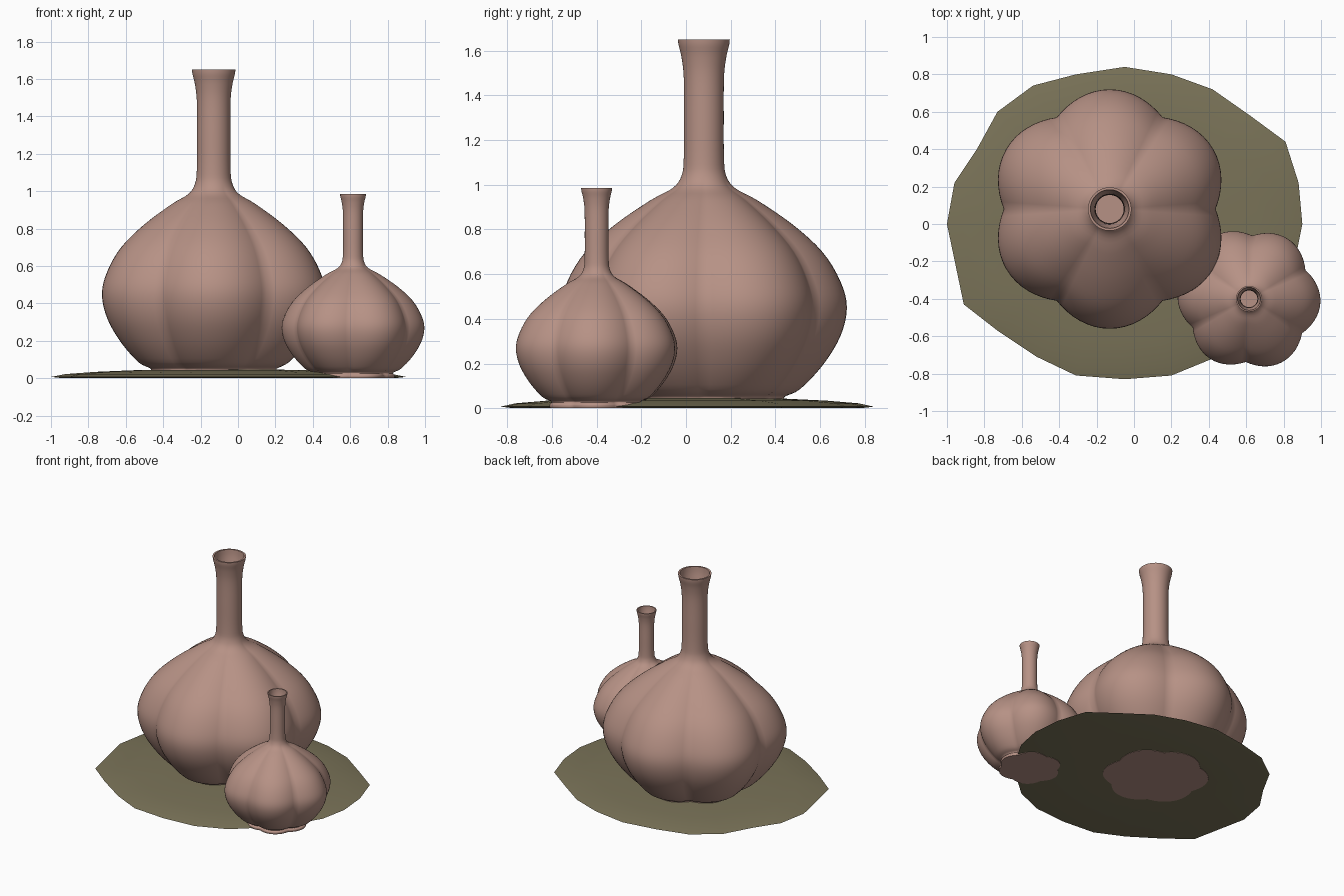
import bpy, bmesh, math
from mathutils import Vector

if "Cube" in bpy.data.objects:
    bpy.data.objects.remove(bpy.data.objects["Cube"], do_unlink=True)


def material(name, rgb):
    m = bpy.data.materials.new(name)
    m.use_nodes = True
    m.diffuse_color = (*rgb, 1)
    m.node_tree.nodes["Principled BSDF"].inputs["Base Color"].default_value = (*rgb, 1)
    return m


CLAY = material("dusty pink clay", (0.47, 0.285, 0.235))
OLIVE = material("olive glaze", (0.195, 0.172, 0.098))


def smooth_path(points, steps=4):
    """Curve through all points of a profile."""
    p = [Vector(q) for q in points]
    p = [p[0]] + p + [p[-1]]
    out = []
    for a, b, c, d in zip(p, p[1:], p[2:], p[3:]):
        for i in range(steps):
            t = i / steps
            out.append(0.5 * (2 * b + (c - a) * t + (2 * a - 5 * b + 4 * c - d) * t * t
                              + (3 * b - a - 3 * c + d) * t ** 3))
    return out + [p[-1]]


def loft(name, rings, mat, angle):
    """Skin a list of closed rings and cap both ends."""
    bm = bmesh.new()
    loops = [[bm.verts.new(co) for co in ring] for ring in rings]
    n = len(loops[0])
    for low, high in zip(loops, loops[1:]):
        for i in range(n):
            j = (i + 1) % n
            bm.faces.new((low[i], low[j], high[j], high[i]))
    bm.faces.new(loops[0][::-1])
    bm.faces.new(loops[-1])
    bmesh.ops.recalc_face_normals(bm, faces=bm.faces)
    mesh = bpy.data.meshes.new(name)
    bm.to_mesh(mesh)
    bm.free()
    mesh.materials.append(mat)
    obj = bpy.data.objects.new(name, mesh)
    bpy.context.collection.objects.link(obj)
    bpy.ops.object.select_all(action="DESELECT")
    obj.select_set(True)
    bpy.context.view_layer.objects.active = obj
    bpy.ops.object.shade_smooth_by_angle(angle=math.radians(angle))
    return obj


# Vase profile: lobe-tip radius, height, lobe strength
OUTER = [(0.37, 0, 1), (0.375, 0.025, 1), (0.36, 0.05, 1), (0.43, 0.085, 1),
         (0.53, 0.19, 1), (0.61, 0.32, 1), (0.64, 0.45, 1), (0.61, 0.57, 1),
         (0.53, 0.7, 1), (0.4, 0.82, 1), (0.24, 0.93, 0.8), (0.14, 0.985, 0.4),
         (0.1, 1.04, 0), (0.09, 1.12, 0), (0.089, 1.3, 0), (0.09, 1.48, 0),
         (0.1, 1.57, 0), (0.113, 1.625, 0), (0.116, 1.65, 0)]
INNER = [(0.103, 1.65, 0), (0.098, 1.6, 0), (0.08, 1.5, 0), (0.075, 1.3, 0), (0.075, 1, 0)]


def vase(name, x, y, scale, turn):
    rings = []
    for r, z, lobe in smooth_path(OUTER) + smooth_path(INNER):
        ring = []
        for i in range(96):
            a = math.tau * i / 96
            rr = r * (1 - 0.115 * lobe * (1 - abs(math.sin(3 * a))))
            ring.append((rr * math.cos(a), rr * math.sin(a), z))
        rings.append(ring)
    obj = loft(name, rings, CLAY, 50)
    obj.location = (x, y, 0)
    obj.scale = (scale,) * 3
    obj.rotation_euler.z = math.radians(turn)


vase("large_vase", -0.13, 0.08, 1, 0)
vase("small_vase", 0.615, -0.4, 0.597, 27)

# Irregular hand-cut plate: outline, then rings as (size, height)
OUTLINE = [(-1, 0), (-0.91, -0.43), (-0.73, -0.57), (-0.52, -0.71), (-0.31, -0.81),
           (-0.05, -0.83), (0.2, -0.81), (0.42, -0.72), (0.58, -0.58), (0.75, -0.39),
           (0.86, -0.2), (0.9, 0), (0.88, 0.22), (0.81, 0.44), (0.62, 0.58),
           (0.42, 0.72), (0.2, 0.8), (-0.05, 0.84), (-0.31, 0.8), (-0.54, 0.74),
           (-0.73, 0.6), (-0.84, 0.4), (-0.96, 0.22)]
LEVELS = [(0.4, 0.002), (0.95, 0.002), (1, 0.007), (0.92, 0.022), (0.75, 0.034),
          (0.5, 0.044), (0.2, 0.046)]
loft("plate", [[(-0.05 + (x + 0.05) * s, y * s, z) for x, y in OUTLINE] for s, z in LEVELS],
     OLIVE, 60)
